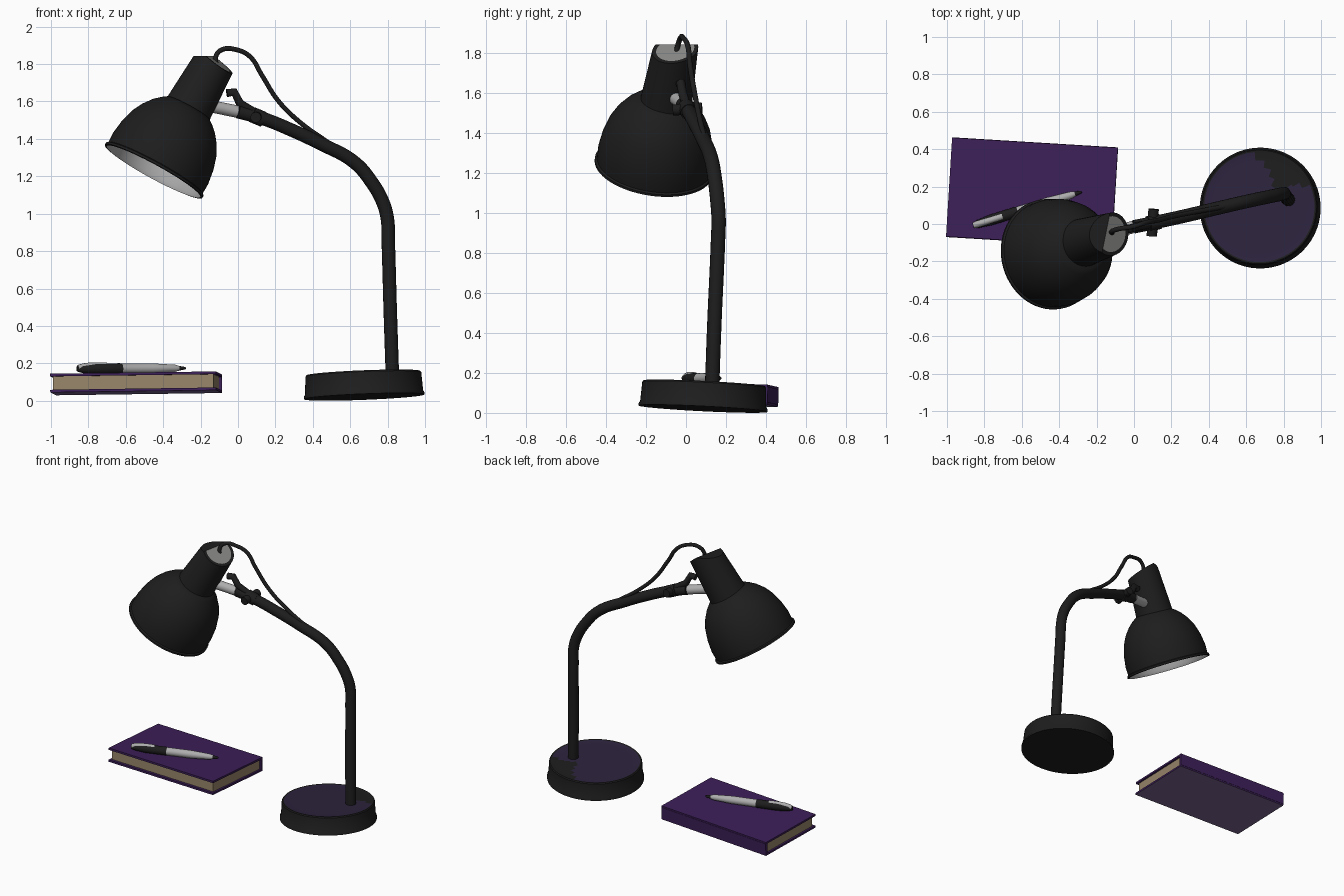
import bpy, bmesh, math
from mathutils import Vector, Matrix

if "Cube" in bpy.data.objects:
    bpy.data.objects.remove(bpy.data.objects["Cube"])


def material(name, rgb):
    m = bpy.data.materials.new(name)
    m.diffuse_color = (*rgb, 1)
    m.use_nodes = True
    m.node_tree.nodes["Principled BSDF"].inputs["Base Color"].default_value = m.diffuse_color
    return m


BLACK = material("black", (0.0125, 0.0125, 0.0125))
PURPLE = material("book purple", (0.046, 0.0135, 0.098))
DUSK = material("dark purple sheen", (0.026, 0.017, 0.047))
MUTED = material("muted purple", (0.2, 0.135, 0.29))
PAPER = material("paper", (0.31, 0.235, 0.14))
INNER = material("light grey lining", (0.42, 0.42, 0.42))
SILVER = material("silver", (0.42, 0.42, 0.42))
CAP = material("cap grey", (0.26, 0.26, 0.25))


def finish(bm, name, mats, angle=35):
    me = bpy.data.meshes.new(name)
    bmesh.ops.recalc_face_normals(bm, faces=bm.faces)
    bm.to_mesh(me)
    bm.free()
    for m in mats:
        me.materials.append(m)
    ob = bpy.data.objects.new(name, me)
    bpy.context.collection.objects.link(ob)
    smooth(ob, angle)
    return ob


def smooth(ob, angle=35):
    bpy.ops.object.select_all(action='DESELECT')
    ob.select_set(True)
    bpy.context.view_layer.objects.active = ob
    bpy.ops.object.shade_smooth_by_angle(angle=math.radians(angle))


def frame(origin, axis):
    q = Vector(axis).normalized().to_track_quat('Z', 'Y')
    return Matrix.Translation(origin) @ q.to_matrix().to_4x4()


def lathe(profile, matrix, segs=64, mats=None):
    """Spin (radius, height) points; mats gives a slot per profile step."""
    bm = bmesh.new()
    rings = []
    for r, h in profile:
        rings.append([bm.verts.new(matrix @ Vector((r * math.cos(a), r * math.sin(a), h)))
                      for a in (2 * math.pi * i / segs for i in range(segs))])
    for k in range(len(rings) - 1):
        for i in range(segs):
            j = (i + 1) % segs
            f = bm.faces.new((rings[k][i], rings[k][j], rings[k + 1][j], rings[k + 1][i]))
            f.material_index = mats[k] if mats else 0
    bmesh.ops.remove_doubles(bm, verts=bm.verts, dist=1e-5)
    return bm


def rod(name, a, b, r, mat, segs=24):
    a, b = Vector(a), Vector(b)
    n = (b - a).length
    bm = lathe([(0, 0), (r, 0), (r, n), (0, n)], frame(a, b - a), segs)
    return finish(bm, name, [mat])


def tube(name, pts, radius, mat, res=6, handle='AUTO'):
    cu = bpy.data.curves.new(name, 'CURVE')
    cu.dimensions = '3D'
    cu.bevel_depth = radius
    cu.bevel_resolution = res
    cu.use_fill_caps = True
    cu.resolution_u = 8
    sp = cu.splines.new('BEZIER')
    sp.bezier_points.add(len(pts) - 1)
    for bp, p in zip(sp.bezier_points, pts):
        bp.co = p
        bp.handle_left_type = bp.handle_right_type = handle
    cu.materials.append(mat)
    ob = bpy.data.objects.new(name, cu)
    bpy.context.collection.objects.link(ob)
    bpy.ops.object.select_all(action='DESELECT')
    ob.select_set(True)
    bpy.context.view_layer.objects.active = ob
    bpy.ops.object.convert(target='MESH')
    smooth(bpy.context.object, 50)


def box(name, matrix, centre, size, mats, rule=None):
    bm = bmesh.new()
    bmesh.ops.create_cube(bm, size=1)
    for f in bm.faces:
        f.material_index = rule(f.normal) if rule else 0
    bm.transform(matrix @ Matrix.Translation(centre) @ Matrix.Diagonal((*size, 1)))
    return finish(bm, name, mats)


# Base: slightly tilted disc, purple top with a black wedge behind the stem
base_c = Vector((0.675, 0.085, 0.021))
bm = lathe([(0, 0), (0.323, 0), (0.323, 0.012), (0.316, 0.022), (0.31, 0.12), (0.304, 0.127),
            (0.295, 0.125), (0.25, 0.125), (0.21, 0.125), (0.17, 0.125), (0.13, 0.125), (0, 0.125)],
           frame(base_c, (-0.04, 0.05, 1)), 96, [0] * 6 + [1] * 5)
for f in bm.faces:
    if f.material_index == 1:
        d = f.calc_center_median() - base_c
        t = (d.xy.length - 0.13) / 0.16
        if t > 0 and 46 - 22 * t < math.degrees(math.atan2(d.y, d.x)) < 58 + 42 * t:
            f.material_index = 0
finish(bm, "base", [BLACK, DUSK])

# Bent stem and arm
tube("stem_arm", [(0.826, 0.13, 0.12), (0.815, 0.142, 0.45), (0.803, 0.16, 0.86), (0.799, 0.163, 0.97),
                  (0.775, 0.157, 1.06), (0.717, 0.145, 1.165), (0.622, 0.125, 1.275),
                  (0.44, 0.083, 1.375), (0.28, 0.045, 1.45), (0.13, 0.012, 1.51),
                  (0.0, -0.015, 1.545)], 0.036, BLACK)

# Hinge: silver pin, bent bracket and cross knob
rod("hinge_pin", (-0.22, -0.075, 1.59), (-0.005, -0.016, 1.546), 0.033, SILVER)
tube("hinge_bracket", [(-0.06, -0.03, 1.645), (-0.02, -0.025, 1.65), (0.01, -0.015, 1.59),
                       (0.10, 0.005, 1.535)], 0.023, BLACK, 3, 'VECTOR')
rod("hinge_knob", (0.095, -0.065, 1.515), (0.105, 0.08, 1.525), 0.028, BLACK)
rod("hinge_collar", (0.075, 0.0, 1.53), (0.135, 0.014, 1.505), 0.042, BLACK)

# Lamp shade: bell with a light lining
axis = Vector((0.475, 0.13, 0.87)).normalized()
head = frame((-0.452, -0.163, 1.225), axis)
outer = [(0.285, 0.0), (0.297, 0.002), (0.297, 0.014), (0.287, 0.02), (0.289, 0.08), (0.278, 0.16),
         (0.256, 0.235), (0.228, 0.29), (0.19, 0.34), (0.155, 0.372), (0.13, 0.39), (0, 0.39)]
inner = [(0, 0.36), (0.14, 0.355), (0.18, 0.325), (0.216, 0.28), (0.244, 0.23), (0.266, 0.16),
         (0.277, 0.08), (0.276, 0.02), (0.285, 0.0)]
bm = lathe(outer + inner, head, 64, [0] * len(outer) + [1] * (len(inner) - 1))
finish(bm, "lamp_shade", [BLACK, INNER], 40)

# Lamp neck: tapered tube, cut by a slanted plane (grey cap) and a level plane
neck = frame((-0.455, -0.158, 1.225), (0.49, 0.155, 0.87))
bm = lathe([(0, 0.375), (0.13, 0.375), (0.1, 0.9), (0, 0.9)], neck, 48)
for co, no, grey in (((-0.088, -0.06, 1.793), (0.6, -0.12, 0.79), True),
                     ((0, 0, 1.842), (0, 0, 1), False)):
    cut = bmesh.ops.bisect_plane(bm, geom=bm.verts[:] + bm.edges[:] + bm.faces[:], dist=1e-5,
                                 plane_co=co, plane_no=no, clear_outer=True)
    edges = [e for e in cut["geom_cut"] if isinstance(e, bmesh.types.BMEdge) and e.is_boundary]
    new = bmesh.ops.holes_fill(bm, edges=edges, sides=0)["faces"]
    for f in new:
        f.material_index = 0
    if grey and new:
        bmesh.ops.inset_region(bm, faces=new, thickness=0.02)
        for f in new:
            f.material_index = 1
finish(bm, "lamp_neck", [BLACK, CAP], 30)

# Cable looping from the neck back to the arm
tube("cable", [(-0.115, -0.05, 1.79), (-0.118, -0.04, 1.842), (-0.085, -0.027, 1.877),
               (-0.01, -0.015, 1.877), (0.064, 0.008, 1.84), (0.128, 0.02, 1.74),
               (0.214, 0.042, 1.605), (0.33, 0.065, 1.49), (0.49, 0.093, 1.375)], 0.013, BLACK, 3)

# Book: covers, spine along the back, page block
ax = Vector((1, -0.061, 0.012)).normalized()
az = Vector((-0.012, 0.03, 1)).normalized()
ay = az.cross(ax).normalized()
ax = ay.cross(az)
book = Matrix.Translation((-0.545, 0.169, 0.093)) @ Matrix((ax, ay, az)).transposed().to_4x4()
box("book_top_cover", book, (0, 0, 0.043), (0.888, 0.53, 0.014), [PURPLE])
box("book_bottom_cover", book, (0, 0, -0.043), (0.888, 0.53, 0.014), [PURPLE, MUTED],
    lambda n: int(n.z < -0.5))
box("book_spine", book, (0, 0.258, 0), (0.888, 0.018, 0.078), [PURPLE])
box("book_pages", book, (0, 0.005, 0), (0.86, 0.5, 0.076), [PAPER])

# Pen: dark grip, silver barrel, dark tip and a silver clip
p0, p1 = Vector((-0.86, -0.008, 0.17)), Vector((-0.28, 0.172, 0.174))
pen = frame(p0, p1 - p0)
bm = lathe([(0, 0), (0.014, 0), (0.022, 0.03), (0.029, 0.1), (0.029, 0.24), (0.027, 0.25),
            (0.027, 0.42), (0.019, 0.55), (0.013, 0.57), (0.006, 0.607), (0, 0.608)],
           pen, 24, [0, 0, 0, 0, 0, 1, 1, 1, 0, 0])
finish(bm, "pen", [BLACK, SILVER])
tube("pen_clip", [p0.lerp(p1, t) + Vector((0, 0, z))
                  for t, z in ((0.01, 0.004), (0.06, 0.013), (0.15, 0.018), (0.27, 0.018))],
     0.017, SILVER, 3)
